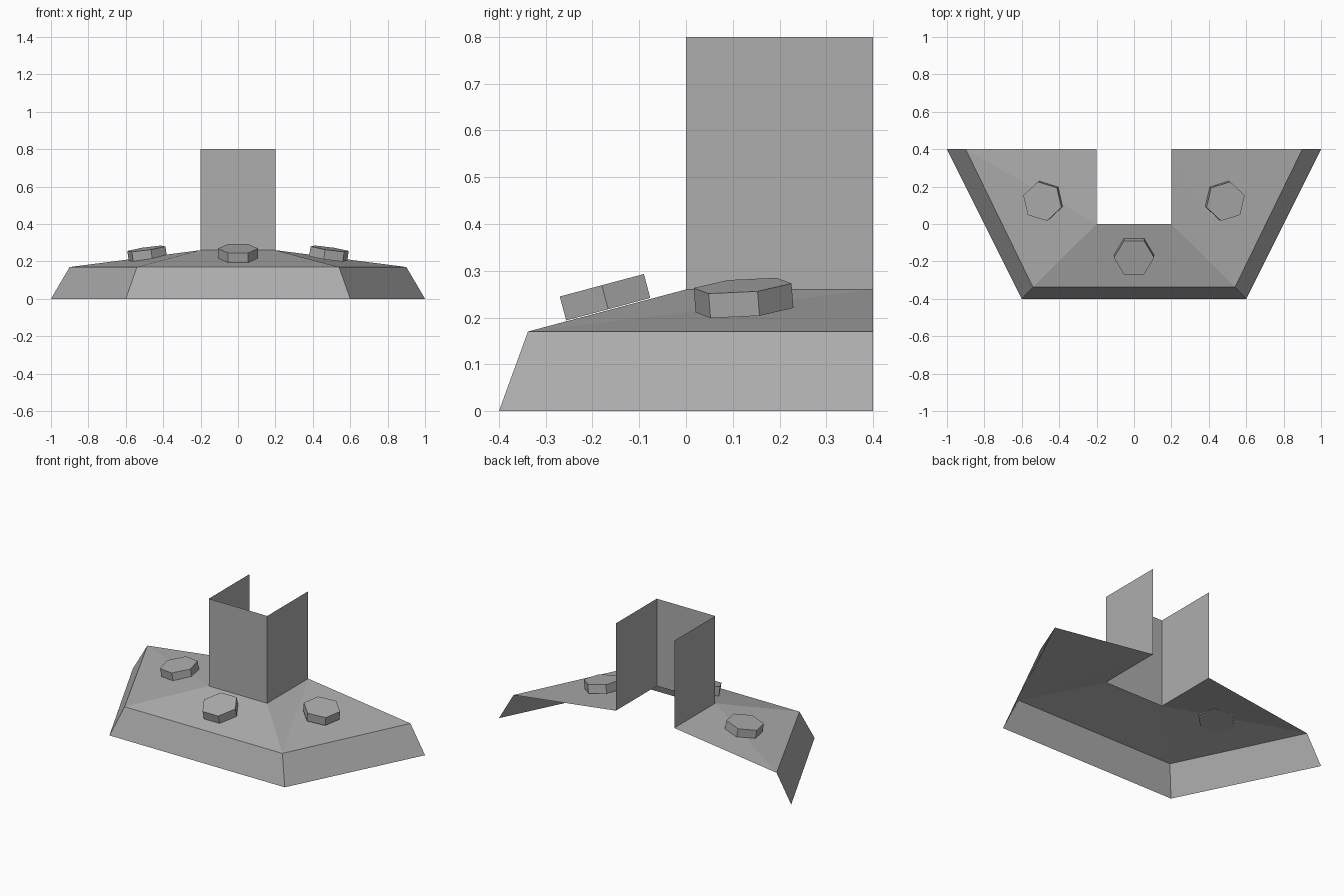
import bpy
import bmesh
from math import radians
from mathutils import Matrix, Vector

cube = bpy.data.objects.get("Cube")
if cube:
    bpy.data.objects.remove(cube, do_unlink=True)

# Single flat grey
grey = bpy.data.materials.new("plain grey")
grey.use_nodes = True
colour = (0.42, 0.42, 0.42, 1)
grey.diffuse_color = colour
grey.node_tree.nodes["Principled BSDF"].inputs["Base Color"].default_value = colour


def add_object(name, bm):
    mesh = bpy.data.meshes.new(name)
    bm.to_mesh(mesh)
    bm.free()
    mesh.materials.append(grey)
    obj = bpy.data.objects.new(name, mesh)
    bpy.context.collection.objects.link(obj)
    return obj


def outline(back_x, front_x, front_y, z):
    """Open three-sided outline, from right back corner round to left back."""
    return [Vector(p) for p in ((-back_x, 0.4, z), (-front_x, front_y, z),
                                (front_x, front_y, z), (back_x, 0.4, z))]


def band(name, low, high, folded=False):
    """Thin sheet joining two outlines; folded splits each panel on its diagonal."""
    bm = bmesh.new()
    a = [bm.verts.new(p) for p in low]
    b = [bm.verts.new(p) for p in high]
    for i in range(len(a) - 1):
        if folded:
            bm.faces.new((a[i], a[i + 1], b[i + 1]))
            bm.faces.new((a[i], b[i + 1], b[i]))
        else:
            bm.faces.new((a[i], a[i + 1], b[i + 1], b[i]))
    return add_object(name, bm)


def hex_bolt(name, top_centre, normal, spin):
    """Hexagonal bolt head tilted to sit on the sloping plate."""
    radius, height = 0.1075, 0.053
    normal = Vector(normal).normalized()
    tilt = Vector((0, 0, 1)).rotation_difference(normal).to_matrix().to_4x4()
    matrix = (Matrix.Translation(Vector(top_centre) - normal * height / 2)
              @ tilt @ Matrix.Rotation(radians(spin), 4, "Z"))
    bm = bmesh.new()
    bmesh.ops.create_cone(bm, cap_ends=True, segments=6, radius1=radius,
                          radius2=radius, depth=height, matrix=matrix)
    return add_object(name, bm)


# Base skirt, sloping plate and upright channel, all open at the back
ground = outline(1.0, 0.6, -0.4, 0)
rim = outline(0.9, 0.54, -0.338, 0.17)
collar = outline(0.2, 0.2, 0, 0.26)
post_top = outline(0.2, 0.2, 0, 0.8)
band("base_skirt", ground, rim)
band("sloping_plate", rim, collar, folded=True)
band("upright_channel", collar, post_top)

# Bolt heads; the corner of a hexagon must point along x for the front one
hex_bolt("front_bolt", (0, -0.18, 0.269), (0, -0.267, 1), 30)
for side, s in (("left", 1), ("right", -1)):
    hex_bolt(side + "_bolt", (s * 0.49, 0.121, 0.268),
             (s * 0.143, -0.08, 1), 30 + s * 17)
